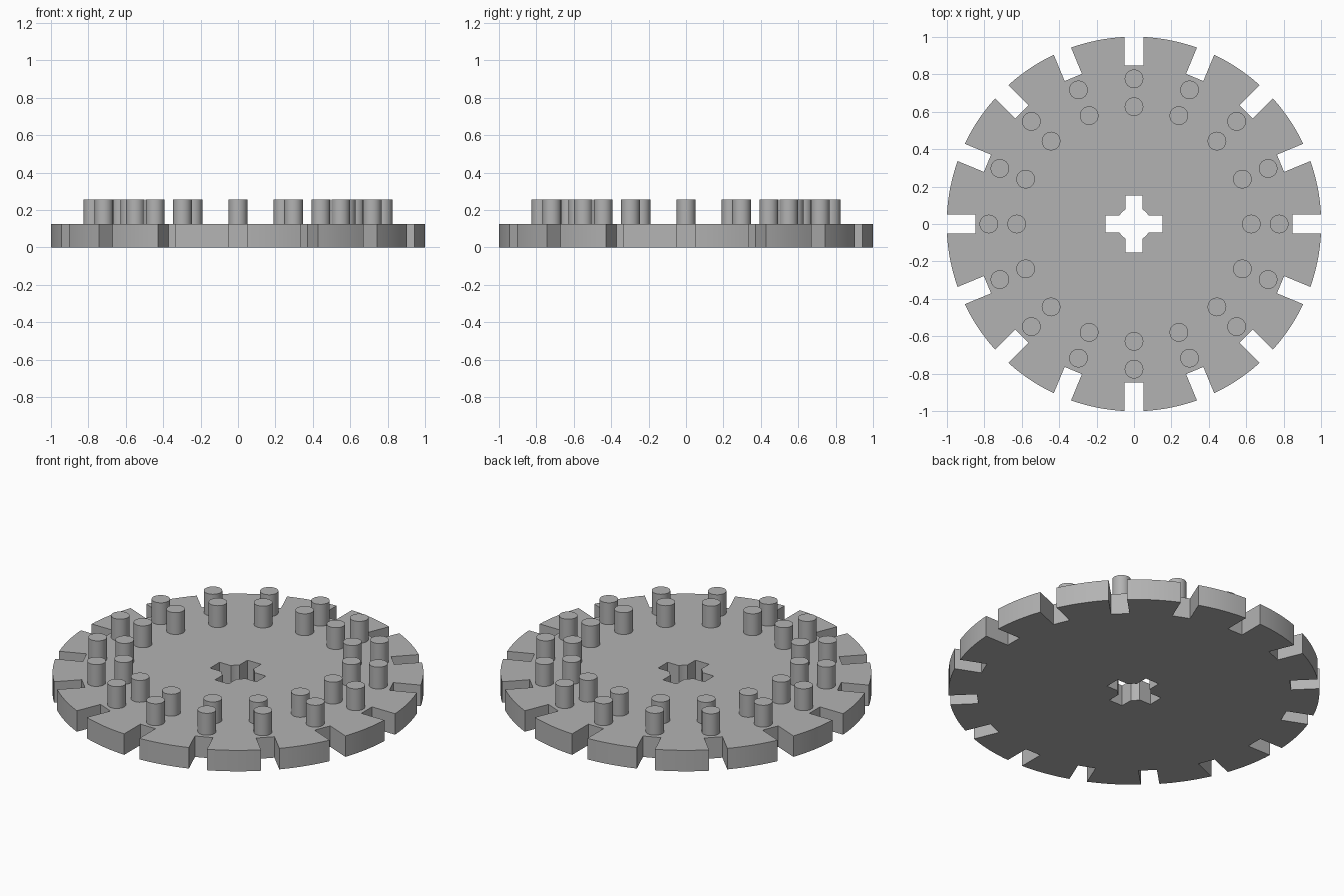
import bpy, bmesh, math
from mathutils import Vector, Matrix

if "Cube" in bpy.data.objects:
    bpy.data.objects.remove(bpy.data.objects["Cube"])

COUNT = 16                  # slots and peg pairs around the wheel
STEP = 2 * math.pi / COUNT
THICK, PEG_TOP = 0.125, 0.255
RADIUS, SLOT_FLOOR, SLOT_HALF = 1.0012, 0.848, 0.05

grey = bpy.data.materials.new("light grey")
grey.diffuse_color = (0.45, 0.45, 0.45, 1)
grey.use_nodes = True
grey.node_tree.nodes["Principled BSDF"].inputs["Base Color"].default_value = grey.diffuse_color


def finish(name, bm, angle=30):
    bmesh.ops.recalc_face_normals(bm, faces=bm.faces)
    mesh = bpy.data.meshes.new(name)
    bm.to_mesh(mesh)
    bm.free()
    mesh.materials.append(grey)
    obj = bpy.data.objects.new(name, mesh)
    bpy.context.collection.objects.link(obj)
    bpy.ops.object.select_all(action='DESELECT')
    obj.select_set(True)
    bpy.context.view_layer.objects.active = obj
    bpy.ops.object.shade_smooth_by_angle(angle=math.radians(angle))
    return obj


def arc(radius, start, end, segments):
    return [(radius * math.cos(start + (end - start) * i / segments),
             radius * math.sin(start + (end - start) * i / segments))
            for i in range(segments + 1)]


def around(points, count):
    """Repeat an outline piece around the centre."""
    out = []
    for k in range(count):
        turn = Matrix.Rotation(2 * math.pi * k / count, 3, 'Z')
        out += [turn @ Vector((x, y, 0)) for x, y in points]
    return out


# Wheel outline: one slot followed by one rim arc, repeated
a = math.asin(SLOT_HALF / RADIUS)
rim = around([(SLOT_FLOOR, -SLOT_HALF), (SLOT_FLOOR, SLOT_HALF)]
             + arc(RADIUS, a, STEP - a, 8), COUNT)

# Axle hole: one cross arm followed by one rounded inner corner, repeated
ARM, ARM_HALF, HUB = 0.153, 0.045, 0.09
b = math.asin(ARM_HALF / HUB)
axle = around([(ARM, -ARM_HALF), (ARM, ARM_HALF)]
              + arc(HUB, b, math.pi / 2 - b, 4), 4)

# Slotted wheel with the axle hole
bm = bmesh.new()
edges = []
for loop in (rim, axle):
    verts = [bm.verts.new(p) for p in loop]
    edges += [bm.edges.new((v, verts[(i + 1) % len(verts)])) for i, v in enumerate(verts)]
bmesh.ops.triangle_fill(bm, edges=edges, use_beauty=True)
top = bmesh.ops.extrude_face_region(bm, geom=bm.faces[:], use_keep_orig=True)
bmesh.ops.translate(bm, vec=(0, 0, THICK),
                    verts=[g for g in top['geom'] if isinstance(g, bmesh.types.BMVert)])
finish("slotted_wheel", bm)

# Two rings of round pegs standing on the wheel
for name, ring in (("inner_pegs", 0.627), ("outer_pegs", 0.776)):
    bm = bmesh.new()
    low = THICK - 0.005
    for k in range(COUNT):
        spot = (ring * math.cos(k * STEP), ring * math.sin(k * STEP), (low + PEG_TOP) / 2)
        bmesh.ops.create_cone(bm, cap_ends=True, segments=24, radius1=0.05, radius2=0.05,
                              depth=PEG_TOP - low, matrix=Matrix.Translation(spot))
    finish(name, bm)
